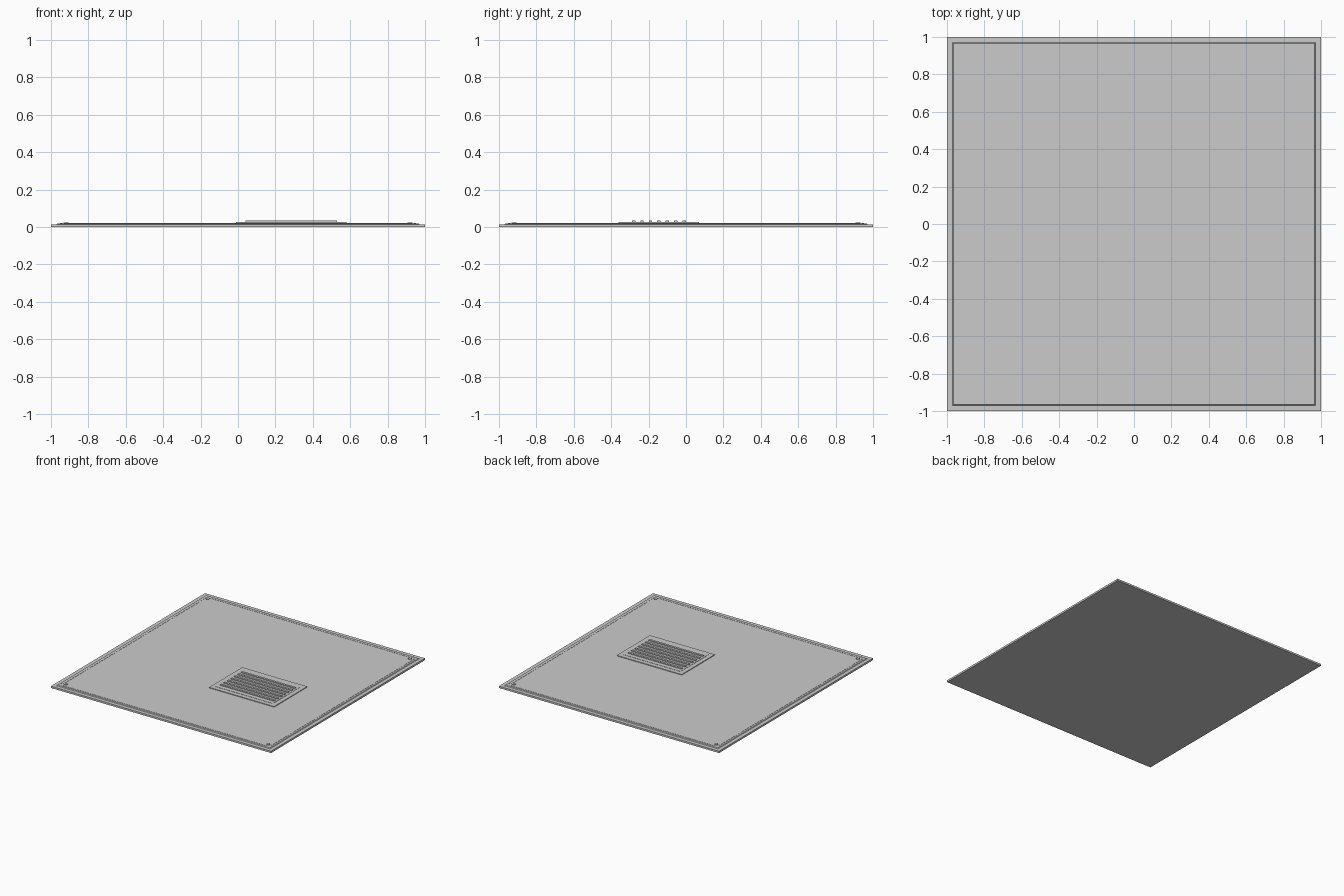
import bpy, bmesh

if "Cube" in bpy.data.objects:
    bpy.data.objects.remove(bpy.data.objects["Cube"])

def slab(name, cx, cy, sx, sy, z0, z1, inset=0.0):
    """Rectangular plate whose top may be inset to give sloped sides."""
    bm = bmesh.new()
    bmesh.ops.create_cube(bm, size=1)
    for v in bm.verts:
        top = v.co.z > 0
        k = 2 * inset if top else 0
        v.co = (cx + v.co.x * 2 * (sx - k) / 2, cy + v.co.y * 2 * (sy - k) / 2, z1 if top else z0)
    me = bpy.data.meshes.new(name)
    bm.to_mesh(me)
    bm.free()
    ob = bpy.data.objects.new(name, me)
    bpy.context.collection.objects.link(ob)
    return ob

# Base panel and the slightly smaller raised face
slab("base_panel", 0, 0, 2, 2, 0, 0.015)
slab("raised_face", 0, 0, 1.94, 1.94, 0.015, 0.02, 0.005)

# Thin trim strips just inside the four edges
for s in (-1, 1):
    slab("trim_strip_x", 0, s * 0.945, 1.86, 0.012, 0.02, 0.0215)
    slab("trim_strip_y", s * 0.945, 0, 0.012, 1.86, 0.02, 0.0215)

# Corner screws
for sx in (-1, 1):
    for sy in (-1, 1):
        bpy.ops.mesh.primitive_cylinder_add(vertices=12, radius=0.014, depth=0.006,
                                            location=(sx * 0.92, sy * 0.92, 0.022))
        bpy.context.object.name = "corner_screw"

# Vent plate with stepped frame
VX, VY = 0.285, -0.145
slab("vent_frame", VX, VY, 0.59, 0.43, 0.02, 0.026)
slab("vent_bed", VX, VY, 0.52, 0.36, 0.026, 0.028)

# Seven slats running along x
for i in range(7):
    slab("vent_slat", VX, VY + (i - 3) * 0.045, 0.49, 0.018, 0.027, 0.035)
